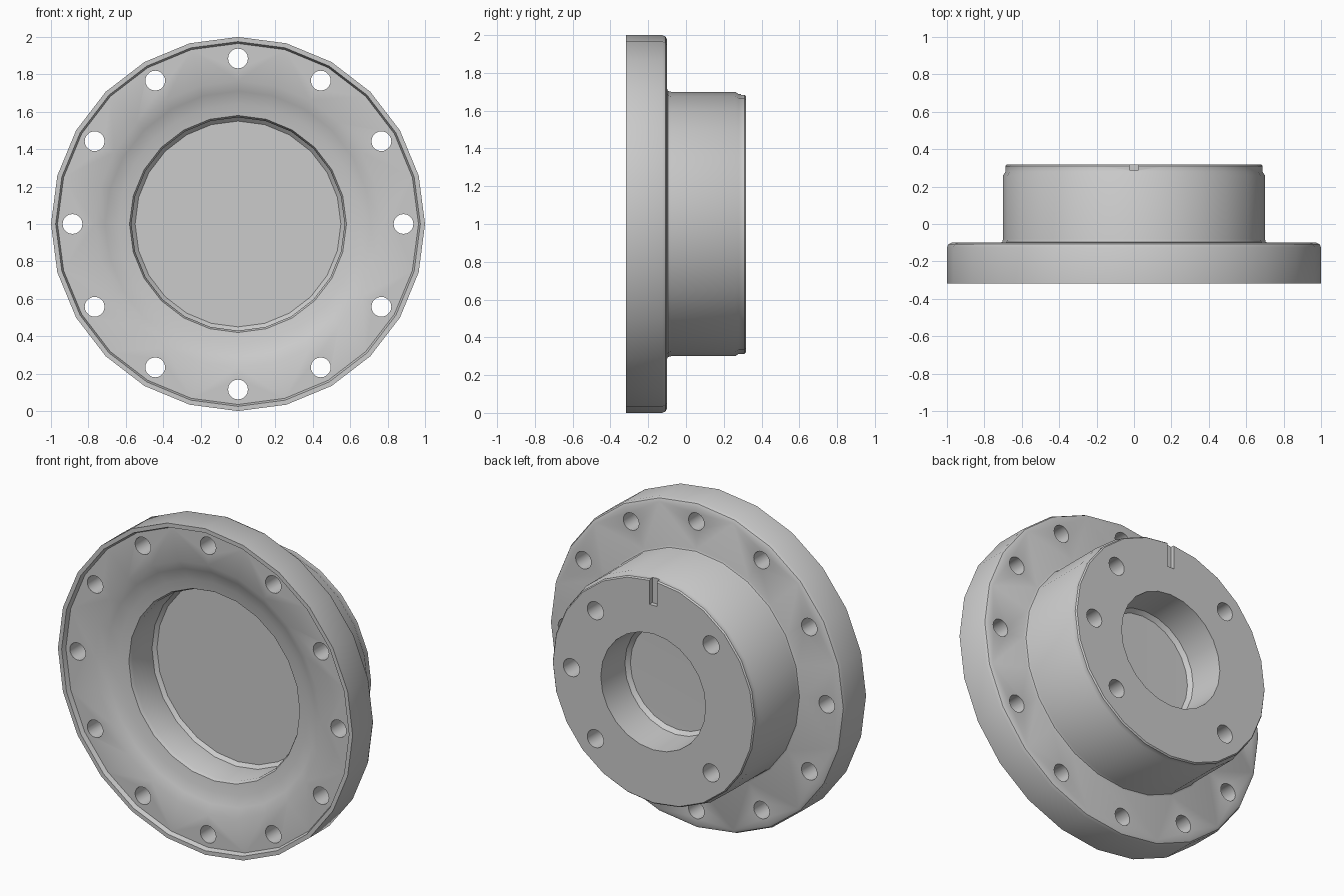
import bpy, bmesh, math
from mathutils import Matrix

if "Cube" in bpy.data.objects:
    bpy.data.objects.remove(bpy.data.objects["Cube"])

SEG = 24
CZ = 1.0  # height of the hub axis


def make_object(name, bm):
    bmesh.ops.recalc_face_normals(bm, faces=bm.faces[:])
    me = bpy.data.meshes.new(name)
    bm.to_mesh(me)
    bm.free()
    ob = bpy.data.objects.new(name, me)
    bpy.context.collection.objects.link(ob)
    return ob


def lathe(name, profile, seg):
    """Revolve (radius, y) points about the y axis; radius 0 closes the ends."""
    bm = bmesh.new()
    rings = []
    for r, y in profile:
        if r == 0:
            rings.append([bm.verts.new((0, y, CZ))])
        else:
            rings.append([bm.verts.new((r * math.sin(2 * math.pi * i / seg), y,
                                        CZ + r * math.cos(2 * math.pi * i / seg)))
                          for i in range(seg)])
    for a, b in zip(rings, rings[1:]):
        for i in range(seg):
            j = (i + 1) % seg
            if len(a) == 1:
                bm.faces.new((a[0], b[i], b[j]))
            elif len(b) == 1:
                bm.faces.new((a[i], b[0], a[j]))
            else:
                bm.faces.new((a[i], b[i], b[j], a[j]))
    return make_object(name, bm)


def add_drill(bm, radius, angle, hole_r, y0, y1):
    pos = Matrix.Translation((radius * math.cos(angle), (y0 + y1) / 2,
                              CZ + radius * math.sin(angle)))
    bmesh.ops.create_cone(bm, cap_ends=True, segments=20, radius1=hole_r,
                          radius2=hole_r, depth=y1 - y0,
                          matrix=pos @ Matrix.Rotation(math.pi / 2, 4, 'X'))


# Flange and hub body: front recess, lip, flange, stepped hub, rear bore
body = lathe("flanged_hub", [
    (0, 0.0), (0.55, 0.0), (0.57, -0.02),                # recess floor
    (0.57, -0.21), (0.58, -0.23),                        # recess wall
    (0.64, -0.24), (0.71, -0.26), (0.765, -0.29),        # dished ring
    (0.965, -0.29), (0.975, -0.317), (1.0, -0.317),      # front face and lip
    (1.0, -0.125), (0.992, -0.108), (0.975, -0.10),      # flange edge
    (0.715, -0.10), (0.704, -0.095), (0.70, -0.08),      # fillet to hub
    (0.70, 0.26), (0.687, 0.28), (0.687, 0.31), (0.68, 0.318),
    (0.356, 0.318), (0.345, 0.10), (0.325, 0.075), (0, 0.07),  # rear bore
], SEG)

# Cutters: through bolt holes, blind rear holes and the timing slot
bm = bmesh.new()
for k in range(12):
    add_drill(bm, 0.885, math.radians(30 * k), 0.053, -0.5, 0.1)
for deg in (0, 45, -45, 135, -135):
    add_drill(bm, 0.555, math.radians(deg), 0.055, 0.14, 0.5)
bmesh.ops.create_cube(bm, size=1.0, matrix=Matrix.Translation((0, 0.34, CZ + 0.635))
                      @ Matrix.Diagonal((0.05, 0.10, 0.21, 1)))
cutter = make_object("hole_cutter", bm)
cutter.hide_render = True

mod = body.modifiers.new("holes", 'BOOLEAN')
mod.operation = 'DIFFERENCE'
mod.solver = 'EXACT'
mod.object = cutter
bpy.context.view_layer.objects.active = body
body.select_set(True)
bpy.ops.object.modifier_apply(modifier=mod.name)
bpy.data.objects.remove(cutter)

bpy.ops.object.select_all(action='DESELECT')
body.select_set(True)
bpy.context.view_layer.objects.active = body
bpy.ops.object.shade_smooth_by_angle(angle=math.radians(35))
